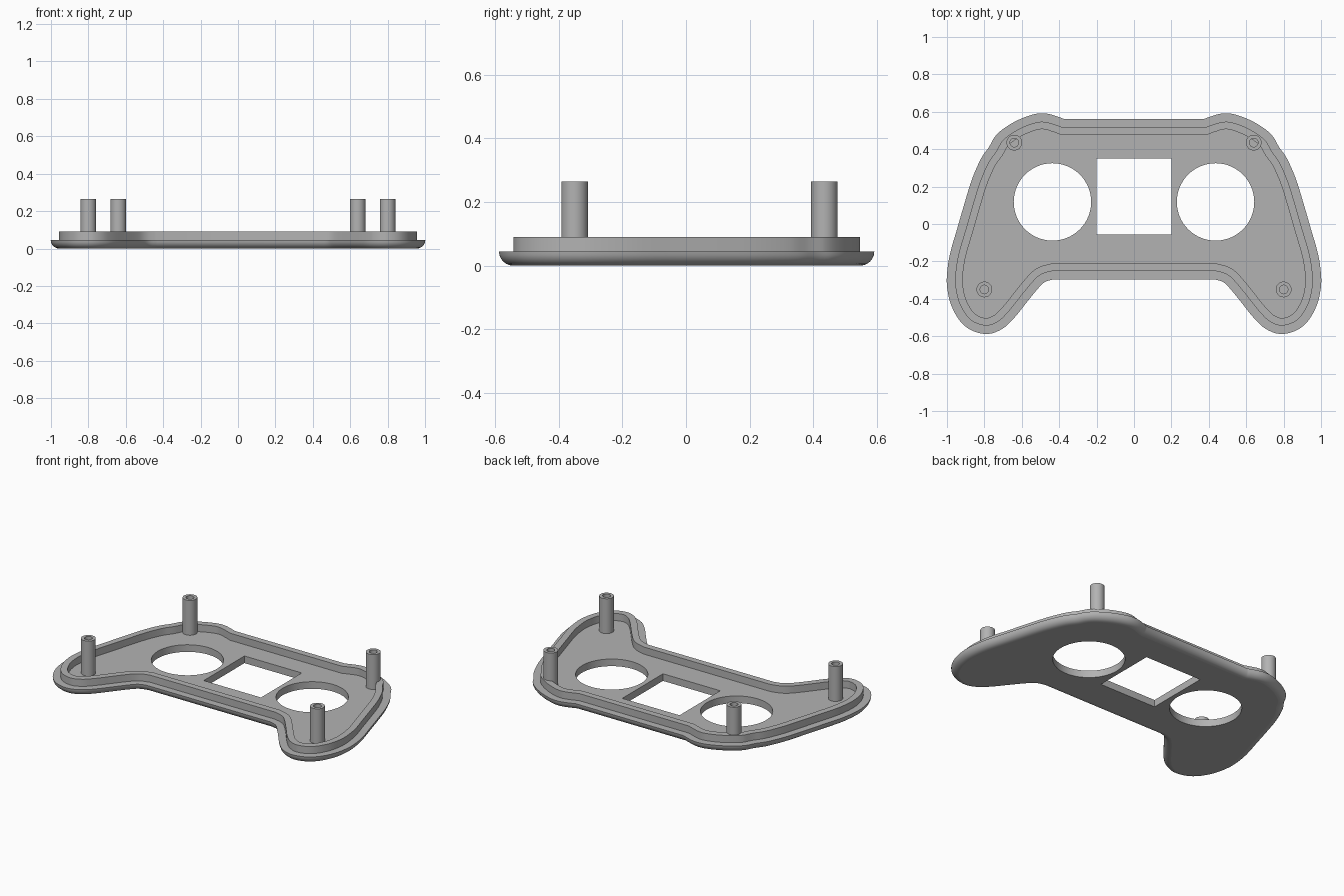
import bpy, bmesh, math
from mathutils import Vector

cube = bpy.data.objects.get("Cube")
if cube:
    bpy.data.objects.remove(cube, do_unlink=True)

grey = bpy.data.materials.new("plain grey")
grey.use_nodes = True
grey.diffuse_color = (0.45, 0.45, 0.45, 1)
grey.node_tree.nodes["Principled BSDF"].inputs["Base Color"].default_value = grey.diffuse_color

FLOOR, LIP_TOP, POST_TOP = 0.045, 0.09, 0.265
ROUND, LIP_OUT, LIP_IN = 0.045, 0.045, 0.085

# Right half of the outline, from the back edge round the grip to the front edge
HALF = [(0.375, 0.562), (0.405, 0.573), (0.465, 0.59), (0.53, 0.588), (0.62, 0.556),
        (0.70, 0.508), (0.745, 0.465), (0.775, 0.412), (0.818, 0.35), (0.866, 0.24),
        (0.904, 0.118), (0.946, -0.027), (0.984, -0.16), (1.0, -0.27), (0.998, -0.348),
        (0.977, -0.435), (0.93, -0.519), (0.866, -0.57), (0.78, -0.588), (0.70, -0.558),
        (0.636, -0.497), (0.572, -0.417), (0.513, -0.345), (0.476, -0.31), (0.43, -0.296)]


def spline(points, steps):
    """Smooth open curve through the points."""
    p = [Vector(q) for q in points]
    p = [2 * p[0] - p[1]] + p + [2 * p[-1] - p[-2]]
    out = []
    for a, b, c, d in zip(p, p[1:], p[2:], p[3:]):
        for i in range(steps):
            t = i / steps
            out.append(0.5 * (2 * b + (c - a) * t + (2 * a - 5 * b + 4 * c - d) * t * t
                              + (3 * b - a - 3 * c + d) * t ** 3))
    return out + [p[-2]]


def inset(loop, dist):
    """Move a clockwise loop inward along its vertex normals."""
    out, n = [], len(loop)
    for i, p in enumerate(loop):
        u = (p - loop[i - 1]).normalized()
        v = (loop[(i + 1) % n] - p).normalized()
        m = (u + v).normalized()
        out.append(p + Vector((m.y, -m.x)) * dist / max(m.dot(v), 0.5))
    return out


def ring(bm, loop, z):
    return [bm.verts.new((p[0], p[1], z)) for p in loop]


def bridge(bm, a, b):
    for i in range(len(a)):
        j = (i + 1) % len(a)
        bm.faces.new((a[i], a[j], b[j], b[i]))


def cap(bm, rings):
    """Fill the area between an outer ring and the rings of its holes."""
    edges = []
    for r in rings:
        for i in range(len(r)):
            pair = (r[i - 1], r[i])
            edges.append(bm.edges.get(pair) or bm.edges.new(pair))
    bmesh.ops.triangle_fill(bm, edges=edges, use_beauty=True, use_dissolve=False)


def finish(bm, name):
    bmesh.ops.recalc_face_normals(bm, faces=bm.faces)
    mesh = bpy.data.meshes.new(name)
    bm.to_mesh(mesh)
    bm.free()
    mesh.materials.append(grey)
    obj = bpy.data.objects.new(name, mesh)
    bpy.context.collection.objects.link(obj)
    bpy.ops.object.select_all(action='DESELECT')
    obj.select_set(True)
    bpy.context.view_layer.objects.active = obj
    bpy.ops.object.shade_smooth_by_angle(angle=math.radians(30))
    for f in mesh.polygons:
        if abs(f.normal.z) > 0.999:
            f.use_smooth = False


def circle(cx, cy, r, n):
    return [(cx + r * math.cos(math.tau * i / n), cy + r * math.sin(math.tau * i / n))
            for i in range(n)]


# Shell: rounded underside, ledge, raised lip and recessed floor
right = spline(HALF, 4)
outline = right + [Vector((-p.x, p.y)) for p in reversed(right)]
bm = bmesh.new()
profile = []
for i in range(7):
    a = math.pi / 2 * i / 6
    profile.append((ROUND * (1 - math.sin(a)), ROUND * (1 - math.cos(a))))
profile += [(LIP_OUT, FLOOR), (LIP_OUT, LIP_TOP), (LIP_IN, LIP_TOP), (LIP_IN, FLOOR)]
rings = [ring(bm, inset(outline, d), z) for d, z in profile]
for a, b in zip(rings, rings[1:]):
    bridge(bm, a, b)

# Two round openings and the square window between them
openings = [circle(s * 0.436, 0.118, 0.207, 64) for s in (-1, 1)]
openings.append([(-0.2, -0.056), (0.2, -0.056), (0.2, 0.35), (-0.2, 0.35)])
low = [ring(bm, o, 0) for o in openings]
high = [ring(bm, o, FLOOR) for o in openings]
for a, b in zip(low, high):
    bridge(bm, a, b)
cap(bm, [rings[0]] + low)
cap(bm, [rings[-1]] + high)
finish(bm, "shell")

# Hollow screw posts, mirrored left and right
for side, s in (("left", 1), ("right", -1)):
    for end, x, y in (("front", 0.8, -0.35), ("back", 0.64, 0.435)):
        bm = bmesh.new()
        tube = [ring(bm, circle(s * x, y, r, 32), z) for r, z in
                ((0.042, FLOOR), (0.042, POST_TOP), (0.023, POST_TOP), (0.023, FLOOR + 0.002))]
        for a, b in zip(tube, tube[1:]):
            bridge(bm, a, b)
        bm.faces.new(tube[0])
        bm.faces.new(tube[-1])
        finish(bm, f"{side}_{end}_post")
